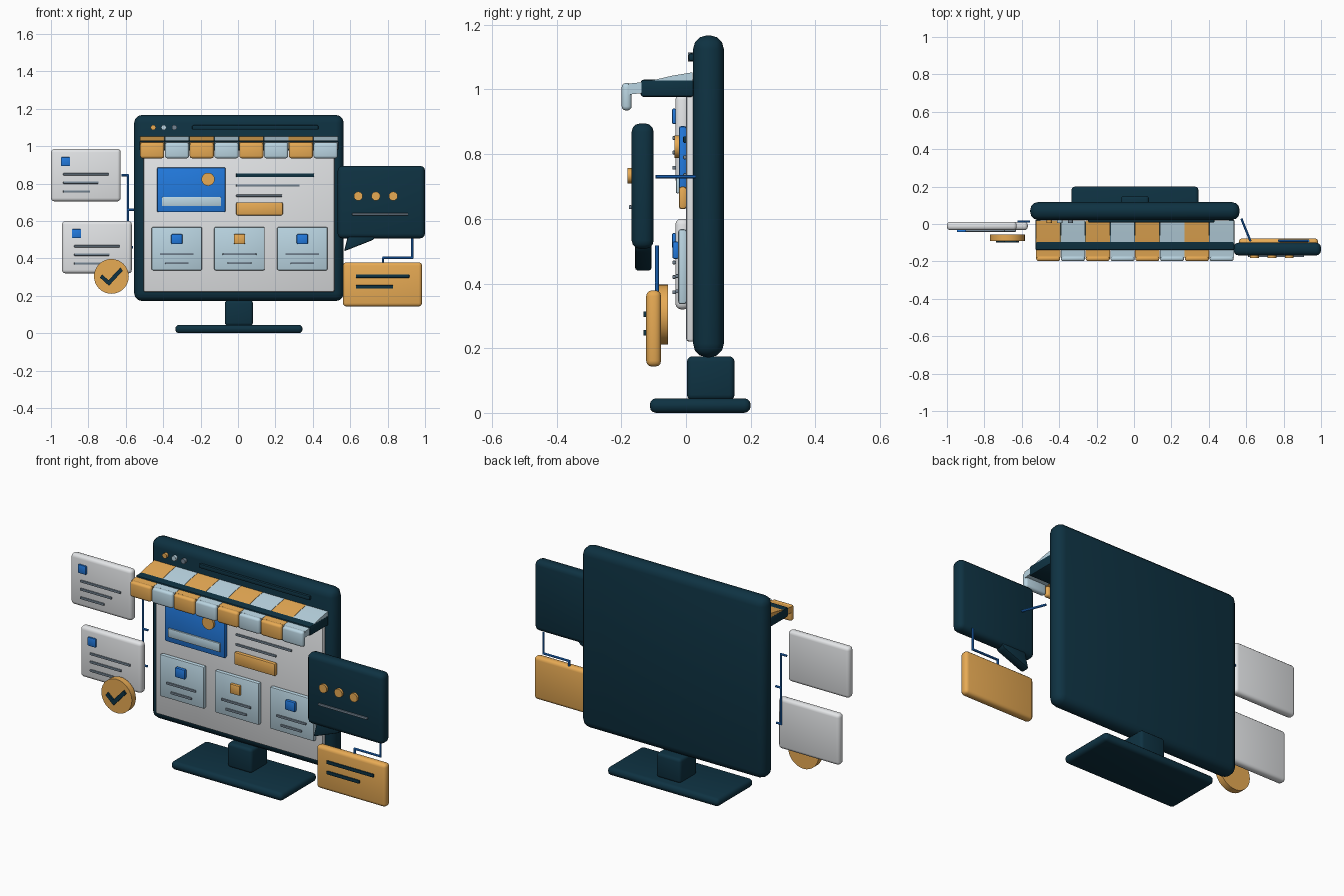
import bpy, bmesh, math
from mathutils import Vector, Matrix

if "Cube" in bpy.data.objects:
    bpy.data.objects.remove(bpy.data.objects["Cube"])


def material(name, r, g, b):
    m = bpy.data.materials.new(name)
    lin = [((c / 255 + 0.055) / 1.055) ** 2.4 for c in (r, g, b)]
    m.diffuse_color = (*lin, 1)
    m.use_nodes = True
    m.node_tree.nodes["Principled BSDF"].inputs["Base Color"].default_value = m.diffuse_color
    return m


NAVY = material("navy", 14, 50, 66)
ORANGE = material("amber", 236, 174, 86)
PALE = material("pale blue", 186, 213, 226)
WHITE = material("off white", 234, 236, 238)
BLUE = material("bright blue", 34, 122, 222)
GREY = material("slate grey", 116, 132, 146)


def finish(name, bm, mat):
    bmesh.ops.recalc_face_normals(bm, faces=bm.faces)
    me = bpy.data.meshes.new(name)
    bm.to_mesh(me)
    bm.free()
    me.materials.append(mat)
    ob = bpy.data.objects.new(name, me)
    bpy.context.collection.objects.link(ob)
    bpy.ops.object.select_all(action='DESELECT')
    ob.select_set(True)
    bpy.context.view_layer.objects.active = ob
    bpy.ops.object.shade_smooth_by_angle(angle=math.radians(35))
    return ob


def bevel(bm, width, seg):
    if width:
        bmesh.ops.bevel(bm, geom=list(bm.edges), offset=width, segments=seg,
                        profile=0.5, affect='EDGES')


def box(name, x, y, z, mat, bev=0.0, seg=3):
    """Rounded box from (min, max) ranges."""
    bm = bmesh.new()
    bmesh.ops.create_cube(bm, size=1)
    for v in bm.verts:
        v.co = [sum(r) / 2 + c * (r[1] - r[0]) for r, c in zip((x, y, z), v.co)]
    bevel(bm, bev, seg)
    return finish(name, bm, mat)


def disc(name, x, z, r, y, mat, sides=24):
    bm = bmesh.new()
    bmesh.ops.create_cone(bm, cap_ends=True, segments=sides, radius1=r, radius2=r,
                          depth=y[1] - y[0],
                          matrix=Matrix.Translation((x, sum(y) / 2, z)) @
                          Matrix.Rotation(math.pi / 2, 4, 'X'))
    return finish(name, bm, mat)


def rod(name, paths, mat, r=0.006):
    """Thin connector following one or more point paths."""
    bm = bmesh.new()
    for pts in paths:
        for a, b in zip(pts, pts[1:]):
            a, b = Vector(a), Vector(b)
            d = b - a
            bmesh.ops.create_cone(bm, cap_ends=True, segments=8, radius1=r, radius2=r,
                                  depth=d.length + r,
                                  matrix=Matrix.Translation((a + b) / 2) @
                                  d.to_track_quat('Z', 'Y').to_matrix().to_4x4())
    return finish(name, bm, mat)


def prism(name, pts, axis, lo, hi, mat, bev=0.0):
    """Extrude a profile along x (points y,z) or along y (points x,z)."""
    bm = bmesh.new()
    put = (lambda p, d: (d, p[0], p[1])) if axis == 'x' else (lambda p, d: (p[0], d, p[1]))
    f = bm.faces.new([bm.verts.new(put(p, lo)) for p in pts])
    ext = bmesh.ops.extrude_face_region(bm, geom=[f])['geom']
    off = put((0, 0), hi - lo)
    bmesh.ops.translate(bm, vec=off, verts=[g for g in ext if isinstance(g, bmesh.types.BMVert)])
    bevel(bm, bev, 2)
    return finish(name, bm, mat)


def line(name, x0, x1, z, front, mat, h=0.012):
    """Text line plate lying on a surface at y = front."""
    return box(name, (x0, x1), (front - 0.009, front + 0.001), (z - h / 2, z + h / 2), mat, 0.003, 2)


# Monitor with stand
box("monitor_body", (-0.555, 0.565), (0.022, 0.117), (0.172, 1.167), NAVY, 0.042)
box("monitor_neck", (-0.07, 0.08), (0.003, 0.15), (0.04, 0.175), NAVY, 0.016)
box("monitor_base", (-0.335, 0.345), (-0.112, 0.20), (0.0, 0.045), NAVY, 0.02)
box("screen", (-0.505, 0.515), (0.0, 0.035), (0.22, 1.03), WHITE, 0.01, 2)

# Window dots and address bar
for i, (x, m) in enumerate(((-0.453, ORANGE), (-0.397, PALE), (-0.34, GREY))):
    disc(f"window_dot_{i}", x, 1.10, 0.014, (0.006, 0.024), m, 12)
box("address_bar", (-0.245, 0.43), (0.008, 0.026), (1.088, 1.112), NAVY, 0.006, 2)

# Awning: dark support, striped slope, hanging valance
box("awning_support", (-0.527, 0.537), (-0.14, 0.024), (0.977, 1.03), NAVY, 0.008, 2)
top = [(0.02, 1.053), (-0.045, 1.042), (-0.10, 1.029), (-0.14, 1.022), (-0.178, 1.018)]
slope = top + [(y, z - 0.034) for y, z in reversed(top)]
w = 1.06 / 8
for i in range(8):
    x0 = -0.525 + i * w
    m = PALE if i % 2 else ORANGE
    prism(f"awning_stripe_{i}", slope, 'x', x0 + 0.001, x0 + w - 0.001, m)
    box(f"awning_valance_{i}", (x0 + 0.002, x0 + w - 0.002), (-0.199, -0.168), (0.935, 1.02), m, 0.013)

# Hero picture
box("hero_panel", (-0.433, -0.066), (-0.022, 0.002), (0.647, 0.887), BLUE, 0.008, 2)
disc("hero_sun", -0.16, 0.823, 0.035, (-0.035, -0.02), ORANGE)
box("hero_ground", (-0.406, -0.09), (-0.031, -0.02), (0.679, 0.728), PALE, 0.003, 2)

# Headline text and button
line("headline", -0.01, 0.406, 0.845, 0, NAVY, 0.02)
line("subline_1", -0.01, 0.33, 0.79, 0, GREY)
line("subline_2", -0.01, 0.236, 0.735, 0, GREY)
box("button", (-0.01, 0.24), (-0.022, 0.002), (0.63, 0.70), ORANGE, 0.008, 2)

# Three product cards
for i, x in enumerate((-0.327, 0.008, 0.344)):
    box(f"product_card_{i}", (x - 0.135, x + 0.135), (-0.024, 0.002), (0.336, 0.568), PALE, 0.008, 2)
    box(f"product_icon_{i}", (x - 0.03, x + 0.03), (-0.042, -0.022), (0.476, 0.53),
        ORANGE if i == 1 else BLUE, 0.006, 2)
    line(f"product_line_a_{i}", x - 0.09, x + 0.09, 0.423, -0.024, GREY)
    line(f"product_line_b_{i}", x - 0.063, x + 0.063, 0.376, -0.024, GREY)

# Left floating cards
for i, (dx, dz) in enumerate(((0, 0), (0.059, -0.385))):
    box(f"side_card_{i}", (-1.0 + dx, -0.627 + dx), (-0.033, 0.012), (0.705 + dz, 0.985 + dz), WHITE, 0.018)
    box(f"side_icon_{i}", (-0.947 + dx, -0.898 + dx), (-0.043, -0.031), (0.893 + dz, 0.941 + dz), BLUE, 0.004, 2)
    for j, (ln, z) in enumerate(((0.245, 0.85), (0.19, 0.805), (0.145, 0.758))):
        line(f"side_line_{i}_{j}", -0.935 + dx, -0.935 + dx + ln, z + dz, -0.033, GREY)
cy = 0.013
rod("left_connector", [[(-0.62, cy, 0.845), (-0.588, cy, 0.845), (-0.588, cy, 0.46), (-0.565, cy, 0.46)],
                       [(-0.588, cy, 0.66), (-0.56, cy, 0.66)]], BLUE)

# Check badge
disc("badge", -0.677, 0.304, 0.093, (-0.09, -0.055), ORANGE, 32)
t = 0.011
check = [(-0.727, 0.303 + t), (-0.692, 0.268 + 1.4 * t), (-0.629, 0.34 + t), (-0.616, 0.34 - t / 2),
         (-0.69, 0.268 - 1.3 * t), (-0.738, 0.303 - t / 2)]
prism("badge_check", check, 'y', -0.1, -0.088, NAVY)

# Chat bubble
box("chat_bubble", (0.533, 1.0), (-0.168, -0.1), (0.507, 0.895), NAVY, 0.026)
prism("chat_tail", [(0.59, 0.53), (0.75, 0.53), (0.72, 0.498), (0.567, 0.438)], 'y', -0.158, -0.106, NAVY, 0.008)
for i, x in enumerate((0.643, 0.737, 0.83)):
    disc(f"chat_dot_{i}", x, 0.733, 0.024, (-0.181, -0.165), ORANGE, 16)
line("chat_line", 0.61, 0.91, 0.636, -0.168, GREY)
rod("bubble_connector", [[(0.575, 0.026, 0.73), (0.622, -0.09, 0.73)]], BLUE)

# Orange note card
box("note_card", (0.561, 0.984), (-0.123, -0.077), (0.143, 0.379), ORANGE, 0.018)
line("note_line_0", 0.63, 0.916, 0.305, -0.123, NAVY, 0.018)
line("note_line_1", 0.63, 0.83, 0.248, -0.123, NAVY, 0.018)
rod("note_connector", [[(0.932, -0.09, 0.515), (0.932, -0.09, 0.403), (0.775, -0.09, 0.403),
                        (0.775, -0.09, 0.37)]], BLUE)
